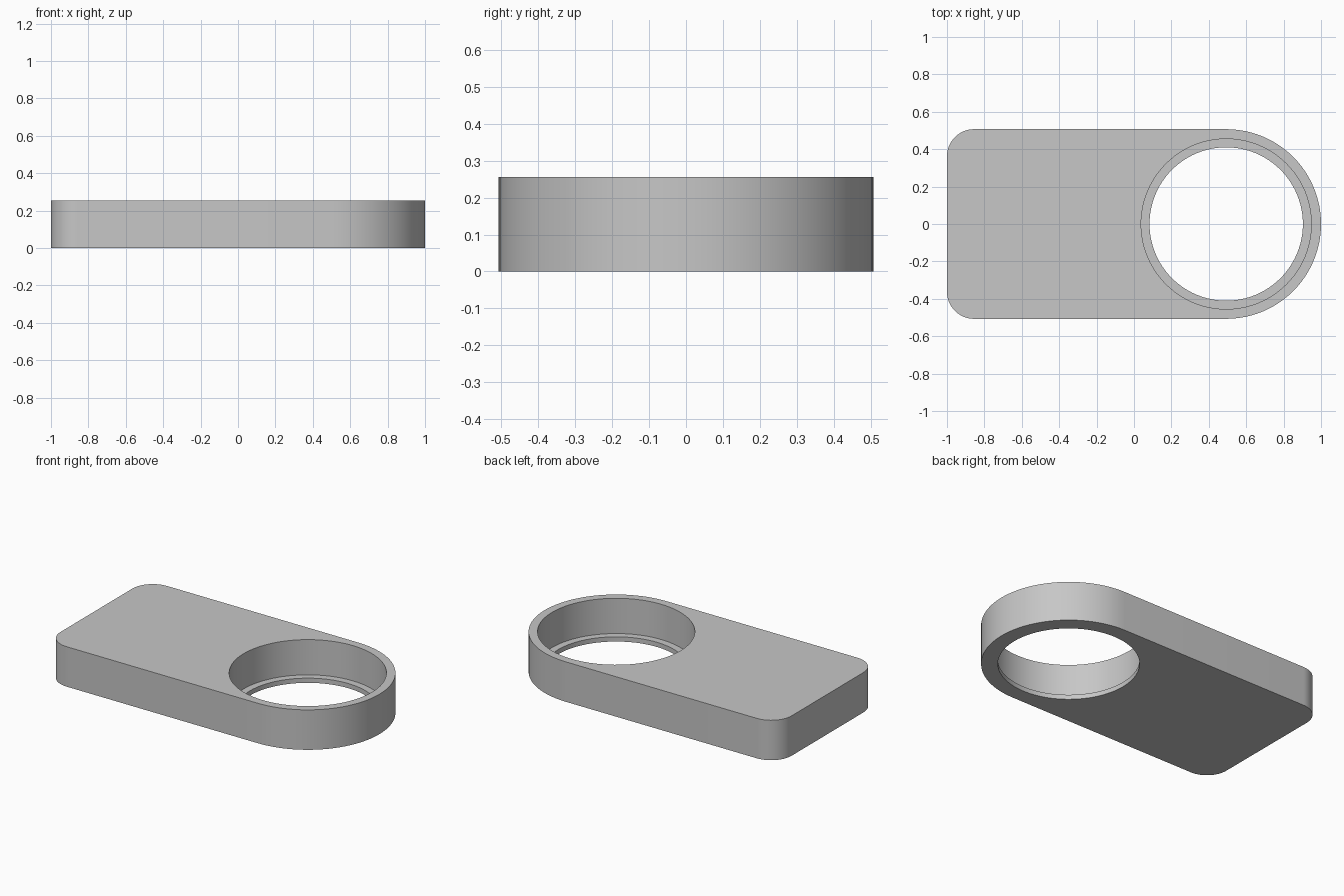
import bpy, bmesh
from math import cos, sin, pi, radians

cube = bpy.data.objects.get("Cube")
if cube:
    bpy.data.objects.remove(cube, do_unlink=True)

HEIGHT, LIP = 0.255, 0.03
END_R, CORNER_R = 0.507, 0.145
CX = 1 - END_R
BORE_R, HOLE_R = 0.455, 0.41


def arc(x, y, r, start, end, steps):
    """Points along an arc, angles in degrees, both ends included."""
    angles = [radians(start + (end - start) * i / steps) for i in range(steps + 1)]
    return [(x + r * cos(a), y + r * sin(a)) for a in angles]


def circle(r):
    return arc(CX, 0, r, 0, 360, 96)[:-1]


# Outline: round end on the left side, two rounded corners on the other
inset_x, inset_y = -1 + CORNER_R, END_R - CORNER_R
outline = (arc(CX, 0, END_R, -90, 90, 48)
           + arc(inset_x, inset_y, CORNER_R, 90, 180, 16)
           + arc(inset_x, -inset_y, CORNER_R, 180, 270, 16))

bm = bmesh.new()


def ring(points, z):
    verts = [bm.verts.new((x, y, z)) for x, y in points]
    edges = [bm.edges.new((v, verts[i - 1])) for i, v in enumerate(verts)]
    return verts, edges


def wall(a, b):
    for i in range(len(a[0])):
        bm.faces.new((a[0][i - 1], a[0][i], b[0][i], b[0][i - 1]))


def cap(a, b):
    bmesh.ops.triangle_fill(bm, edges=a[1] + b[1], use_beauty=True)


outer_low, outer_high = ring(outline, 0), ring(outline, HEIGHT)
bore_high, bore_low = ring(circle(BORE_R), HEIGHT), ring(circle(BORE_R), LIP)
hole_high, hole_low = ring(circle(HOLE_R), LIP), ring(circle(HOLE_R), 0)

# Outer side, recess wall, ledge and through hole
wall(outer_low, outer_high)
wall(bore_high, bore_low)
wall(bore_low, hole_high)
wall(hole_high, hole_low)

# Flat top and bottom around the opening
cap(outer_high, bore_high)
cap(outer_low, hole_low)
bmesh.ops.recalc_face_normals(bm, faces=bm.faces[:])

mesh = bpy.data.meshes.new("holder_plate")
bm.to_mesh(mesh)
bm.free()
plate = bpy.data.objects.new("holder_plate", mesh)
bpy.context.collection.objects.link(plate)

# Plain grey material
grey = bpy.data.materials.new("light_grey")
grey.use_nodes = True
colour = (0.57, 0.57, 0.57, 1)
grey.diffuse_color = colour
grey.node_tree.nodes["Principled BSDF"].inputs["Base Color"].default_value = colour
mesh.materials.append(grey)

# Smooth curved walls with crisp rims
bpy.ops.object.select_all(action="DESELECT")
plate.select_set(True)
bpy.context.view_layer.objects.active = plate
bpy.ops.object.shade_smooth_by_angle(angle=radians(30))
